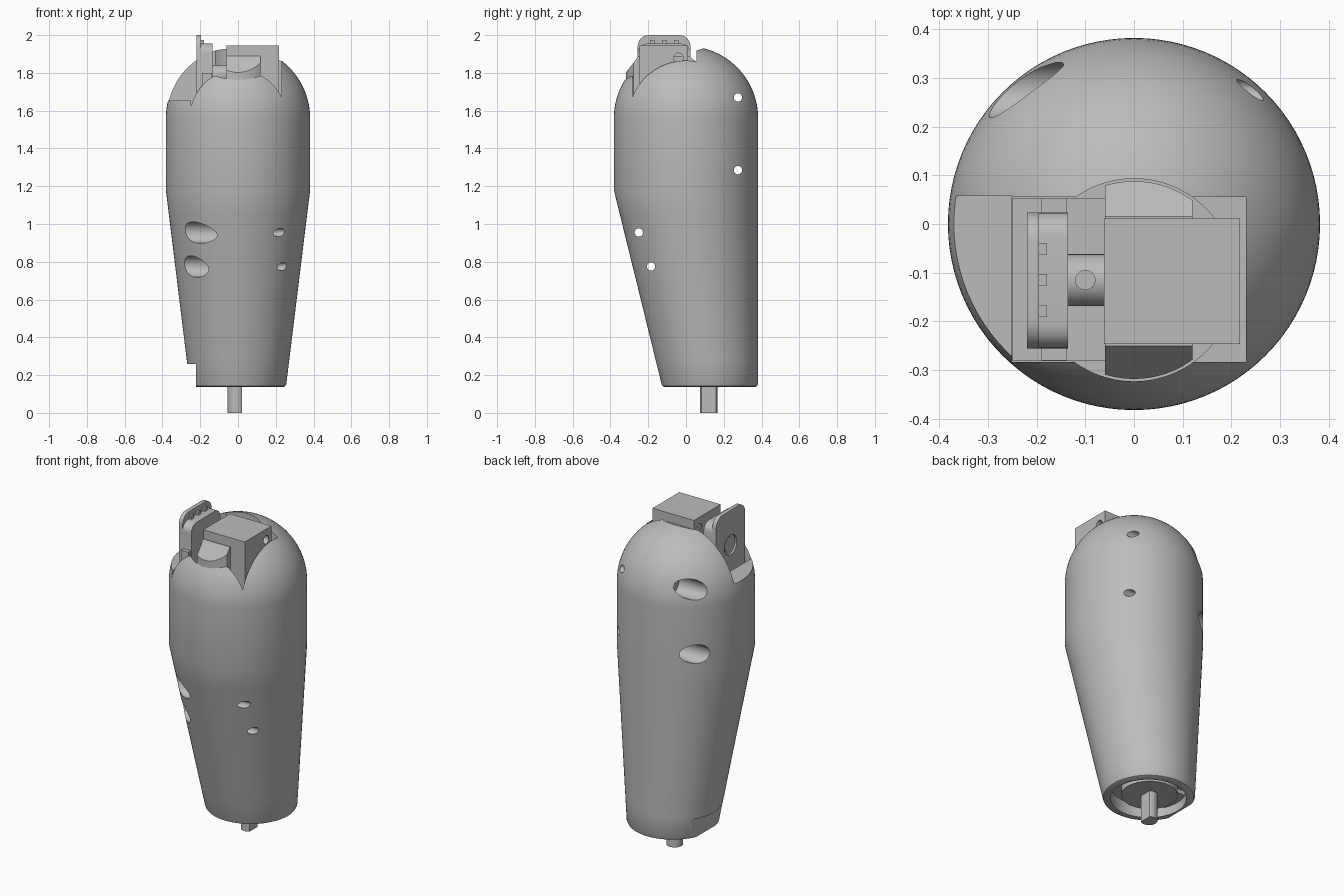
import bpy, bmesh, math
from mathutils import Matrix, Vector

cube = bpy.data.objects.get("Cube")
if cube:
    bpy.data.objects.remove(cube, do_unlink=True)

grey = bpy.data.materials.new("matte grey")
grey.use_nodes = True
grey.diffuse_color = (0.5, 0.5, 0.5, 1)
for node in grey.node_tree.nodes:
    if node.type == 'BSDF_PRINCIPLED':
        node.inputs["Base Color"].default_value = (0.5, 0.5, 0.5, 1)


def finish(name, bm):
    bmesh.ops.recalc_face_normals(bm, faces=bm.faces)
    mesh = bpy.data.meshes.new(name)
    bm.to_mesh(mesh)
    bm.free()
    mesh.materials.append(grey)
    obj = bpy.data.objects.new(name, mesh)
    bpy.context.collection.objects.link(obj)
    return obj


def box(name, x, y, z):
    bm = bmesh.new()
    bmesh.ops.create_cube(bm, size=1)
    for v in bm.verts:
        v.co = [(a + b) / 2 + c * (b - a) for (a, b), c in zip((x, y, z), v.co)]
    return finish(name, bm)


def rod(name, axis, span, center, r, sides=48):
    """Cylinder along 'X' or 'Z'; center gives the other two coordinates."""
    bm = bmesh.new()
    bmesh.ops.create_cone(bm, cap_ends=True, segments=sides, radius1=r,
                          radius2=r, depth=span[1] - span[0])
    mid = sum(span) / 2
    if axis == 'X':
        bm.transform(Matrix.Rotation(math.pi / 2, 4, 'Y'))
        bm.transform(Matrix.Translation((mid, center[0], center[1])))
    else:
        bm.transform(Matrix.Translation((center[0], center[1], mid)))
    return finish(name, bm)


def prism(name, outline, x):
    """Outline of (y, z) points extruded along x."""
    bm = bmesh.new()
    face = bm.faces.new([bm.verts.new((x[0], y, z)) for y, z in outline])
    ext = bmesh.ops.extrude_face_region(bm, geom=[face])
    verts = [g for g in ext["geom"] if isinstance(g, bmesh.types.BMVert)]
    bmesh.ops.translate(bm, verts=verts, vec=(x[1] - x[0], 0, 0))
    return finish(name, bm)


def rounded_top(y, z, r, steps=6):
    """(y, z) outline of a plate with two rounded upper corners."""
    pts = [(y[0], z[0]), (y[1], z[0])]
    for cy, start in ((y[1] - r, 0), (y[0] + r, math.pi / 2)):
        for i in range(steps + 1):
            a = start + math.pi / 2 * i / steps
            pts.append((cy + r * math.cos(a), z[1] - r + r * math.sin(a)))
    return pts


def boolean(obj, tools, operation='DIFFERENCE'):
    bpy.context.view_layer.objects.active = obj
    for tool in tools:
        tool.hide_render = True
        mod = obj.modifiers.new("cut", 'BOOLEAN')
        mod.operation, mod.object, mod.solver = operation, tool, 'EXACT'
        bpy.ops.object.modifier_apply(modifier=mod.name)
        bpy.data.objects.remove(tool, do_unlink=True)


def smooth(obj):
    bpy.ops.object.select_all(action='DESELECT')
    obj.select_set(True)
    bpy.context.view_layer.objects.active = obj
    bpy.ops.object.shade_smooth_by_angle(angle=math.radians(30))


# Body shell: offset round taper, straight collar and half-sphere dome
R, SPRING, SIDES = 0.382, 1.56, 96
rings = [(0.137, 0.24, 0.125), (0.142, 0.25, 0.125)]
for i in range(9):
    t = i / 8
    rings.append((0.155 + 1.025 * t, 0.256 + (R - 0.256) * t, 0.126 * (1 - t)))
rings.append((SPRING, R, 0))
for i in range(1, 24):
    a = math.pi / 2 * i / 24
    rings.append((SPRING + R * math.sin(a), R * math.cos(a), 0))

bm = bmesh.new()
loops = []
for z, r, cy in rings:
    loops.append([bm.verts.new((r * math.cos(2 * math.pi * k / SIDES),
                                cy + r * math.sin(2 * math.pi * k / SIDES), z))
                  for k in range(SIDES)])
for low, high in zip(loops, loops[1:]):
    for k in range(SIDES):
        n = (k + 1) % SIDES
        bm.faces.new((low[k], low[n], high[n], high[k]))
tip = bm.verts.new((0, 0, SPRING + R))
for k in range(SIDES):
    bm.faces.new((loops[-1][k], loops[-1][(k + 1) % SIDES], tip))
bm.faces.new(loops[0][::-1])
body = finish("body_shell", bm)

# Top pocket, side shelf, bottom recess and bottom side notch
POCKET_Y = -0.115
cuts = [box("shelf_cut", (-0.5, -0.249), (-0.285, 0.057), (1.655, 2.2)),
        box("pocket_cut", (-0.25, 0.23), (-0.283, 0.055), (1.58, 2.2)),
        rod("round_pocket_cut", 'Z', (1.4, 2.2), (0, POCKET_Y), 0.208, 96),
        rod("bottom_recess_cut", 'Z', (0.0, 0.215), (0, 0.125), 0.21, 64),
        box("notch_cut", (-0.5, -0.222), (-0.3, 0.5), (0.0, 0.26))]
# Cross bolt holes, counterbored on one side
for y, z in ((0.275, 1.67), (0.275, 1.285), (-0.25, 0.955), (-0.185, 0.775)):
    cuts.append(rod("bolt_cut", 'X', (-0.6, 0.6), (y, z), 0.022, 32))
    cuts.append(rod("counterbore_cut", 'X', (-0.6, -0.105), (y, z), 0.057))
boolean(body, cuts)
smooth(body)

# Joint block standing in the pocket, with a pin hole
block = box("joint_block", (-0.062, 0.218), (-0.246, 0.011), (1.38, 1.945))
boolean(block, [rod("pin_cut", 'X', (-0.3, 0.4), (-0.04, 1.88), 0.025, 32)])
smooth(block)

# Sloped shoulders in front of and behind the block
wing = prism("block_shoulders", [(-0.25, 1.89), (-0.32, 1.80), (-0.33, 1.39),
                                 (0.1, 1.39), (0.09, 1.83), (0.015, 1.89)],
             (-0.06, 0.12))
boolean(wing, [rod("wing_trim", 'Z', (1.2, 2.2), (0, POCKET_Y), 0.203, 96)],
        'INTERSECT')
smooth(wing)

# Hinge bracket: tall outer plate, shorter inner plate, wide foot
outer = prism("bracket_outer_plate",
              rounded_top((-0.256, 0.024), (1.57, 2.0), 0.06), (-0.22, -0.195))
boolean(outer, [rod("bearing_cut", 'X', (-0.3, -0.208), (POCKET_Y, 1.79), 0.06)])
inner = prism("bracket_inner_plate",
              rounded_top((-0.256, 0.024), (1.57, 1.955), 0.05), (-0.196, -0.136))
for plate in (outer, inner):
    smooth(plate)
rod("bearing_cap", 'X', (-0.212, -0.2), (POCKET_Y, 1.79), 0.045)
box("bracket_foot", (-0.19, -0.138), (-0.28, 0.053), (1.57, 1.80))
box("bracket_base", (-0.249, -0.06), (-0.281, 0.053), (1.56, 1.62))
for i in (-1, 0, 1):
    y = POCKET_Y + i * 0.064
    box("bracket_tooth", (-0.196, -0.179), (y - 0.012, y + 0.012), (1.94, 1.975))

# Hinge shaft between bracket and block, with a grease hole
shaft = rod("hinge_shaft", 'X', (-0.14, -0.045), (POCKET_Y, 1.79), 0.053)
boolean(shaft, [rod("grease_cut", 'Z', (1.79, 2), (-0.1, POCKET_Y), 0.02, 24)])
smooth(shaft)

# Bottom drive: disc in the recess, a stepped side lug and a flattened stem
drive = rod("drive_disc", 'Z', (0.165, 0.25), (-0.01, 0.12), 0.155, 64)
smooth(drive)
box("drive_lug", (-0.215, -0.1), (0.03, 0.21), (0.19, 0.23))
stem = rod("drive_stem", 'Z', (0.0, 0.2), (-0.008, 0.12), 0.047)
boolean(stem, [box("flat_cut", (0.02, 0.2), (0, 0.3), (-0.1, 0.3)),
               rod("stem_hole_cut", 'X', (-0.3, 0.3), (0.12, 0.055), 0.022, 32)])
smooth(stem)
